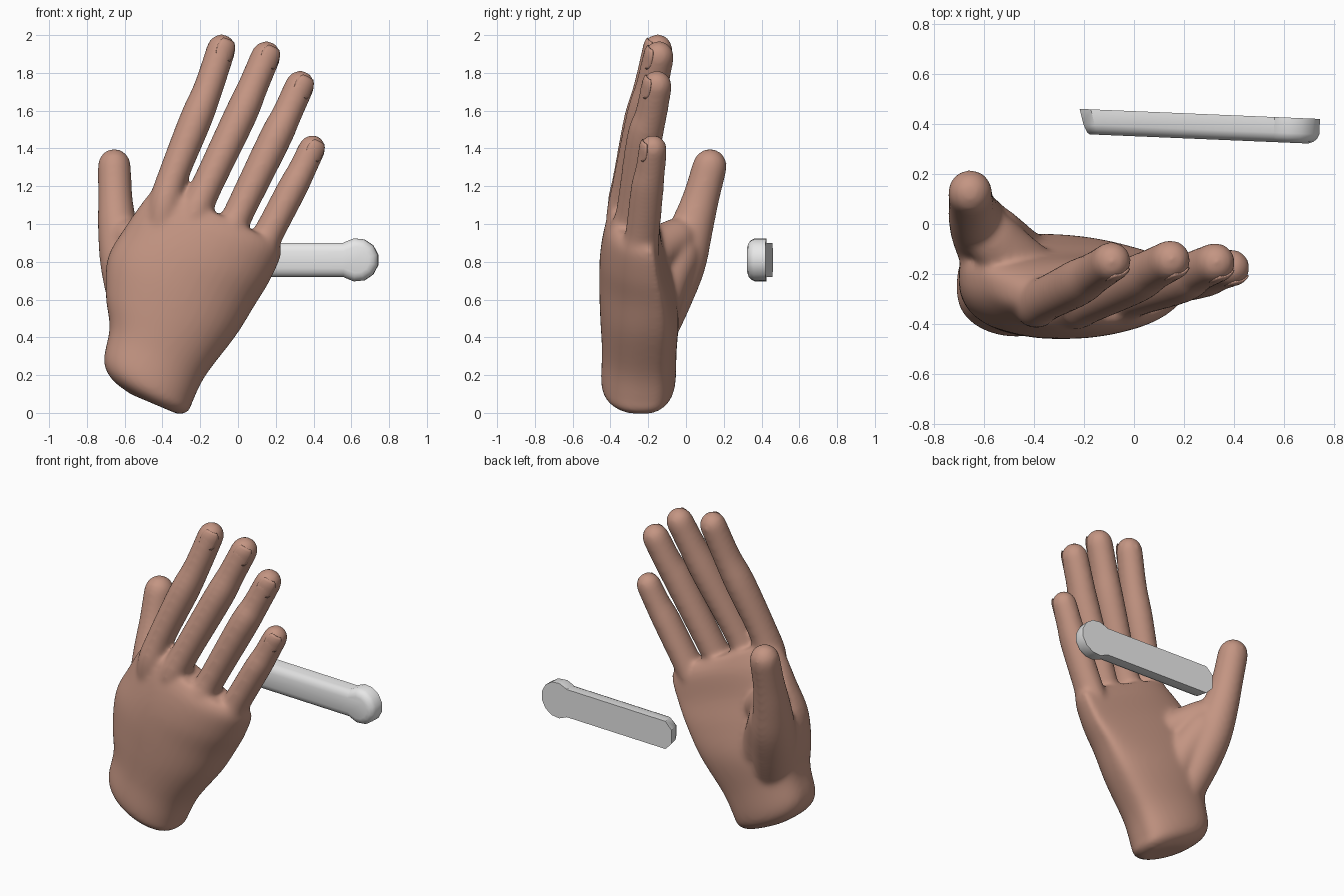
import bpy, bmesh, math
from mathutils import Vector, Matrix

cube = bpy.data.objects.get("Cube")
if cube:
    bpy.data.objects.remove(cube, do_unlink=True)


def material(name, rgb):
    m = bpy.data.materials.new(name)
    m.use_nodes = True
    m.diffuse_color = (*rgb, 1)
    bsdf = m.node_tree.nodes["Principled BSDF"]
    bsdf.inputs["Base Color"].default_value = (*rgb, 1)
    bsdf.inputs["Roughness"].default_value = 0.6
    return m


skin = material("skin", (0.55, 0.30, 0.225))
metal = material("pale_grey", (0.8, 0.8, 0.8))


def spline(rows, steps=4):
    """Pass a smooth curve through rows of numbers."""
    out = []
    last = len(rows) - 1
    for i in range(last):
        quad = zip(rows[max(i - 1, 0)], rows[i], rows[i + 1], rows[min(i + 2, last)])
        quad = list(quad)
        for k in range(steps):
            t = k / steps
            out.append([b + t / 2 * (c - a + t * (2 * a - 5 * b + 4 * c - d
                                                  + t * (3 * (b - c) + d - a)))
                        for a, b, c, d in quad])
    return out + [list(rows[-1])]


def loft(bm, rings):
    """Bridge equal-sized point rings and cap both ends."""
    vs = [[bm.verts.new(p) for p in ring] for ring in rings]
    n = len(vs[0])
    for a, b in zip(vs, vs[1:]):
        for i in range(n):
            j = (i + 1) % n
            bm.faces.new((a[i], a[j], b[j], b[i]))
    bm.faces.new(vs[0])
    bm.faces.new(vs[-1])


def finish(bm, name, mat):
    bmesh.ops.recalc_face_normals(bm, faces=bm.faces)
    mesh = bpy.data.meshes.new(name)
    bm.to_mesh(mesh)
    bm.free()
    mesh.materials.append(mat)
    ob = bpy.data.objects.new(name, mesh)
    bpy.context.collection.objects.link(ob)
    return ob


def smooth(ob, angle):
    bpy.ops.object.select_all(action='DESELECT')
    ob.select_set(True)
    bpy.context.view_layer.objects.active = ob
    bpy.ops.object.shade_smooth_by_angle(angle=math.radians(angle))


def tube(bm, path, n=24):
    """Round limb through (x, y, z, radius) points, deeper at the root, with a domed tip."""
    path = spline(path)
    pts = [Vector(p[:3]) for p in path]
    rad = [p[3] for p in path]
    tip = (pts[-1] - pts[-2]).normalized()
    for deg in (25, 50, 70, 84):
        a = math.radians(deg)
        pts.append(Vector(path[-1][:3]) + tip * path[-1][3] * math.sin(a))
        rad.append(path[-1][3] * math.cos(a))
    rings = []
    for i, (p, r) in enumerate(zip(pts, rad)):
        d = (pts[min(i + 1, len(pts) - 1)] - pts[max(i - 1, 0)]).normalized()
        side = d.cross(Vector((0, 1, 0))).normalized()
        up = side.cross(d) * (1.2 - .2 * i / len(pts))
        rings.append([p + r * (side * math.cos(t) + up * math.sin(t))
                      for t in (math.tau * k / n for k in range(n))])
    loft(bm, rings)


# Palm sections: thumb edge x z, little-finger edge x z, edge depths, back, palm
PALM = [
    (-.57, .10, -.31, -.01, -.25, -.24, -.37, -.14),
    (-.67, .18, -.26, .01, -.26, -.23, -.43, -.08),
    (-.71, .28, -.24, .06, -.26, -.22, -.45, -.055),
    (-.68, .45, -.17, .20, -.25, -.20, -.445, -.05),
    (-.70, .62, -.01, .41, -.23, -.17, -.455, -.04),
    (-.69, .82, .09, .57, -.20, -.15, -.46, -.075),
    (-.60, .98, .17, .70, -.22, -.16, -.455, -.12),
    (-.51, 1.11, .23, .84, -.28, -.18, -.43, -.145),
    (-.43, 1.21, .21, .90, -.31, -.21, -.39, -.19),
]

# Fingers from knuckle to tip: x, y, z, radius
FINGERS = {
    "index": [(-.42, -.31, .92, .07), (-.39, -.315, 1.09, .088), (-.345, -.295, 1.25, .081),
              (-.225, -.235, 1.55, .087), (-.157, -.195, 1.72, .079), (-.088, -.15, 1.928, .078)],
    "middle": [(-.29, -.31, .84, .07), (-.235, -.32, 1.04, .088), (-.17, -.30, 1.19, .083),
               (.01, -.22, 1.57, .088), (.08, -.18, 1.73, .081), (.148, -.145, 1.89, .08)],
    "ring": [(-.13, -.29, .74, .07), (-.05, -.31, .94, .086), (.005, -.28, 1.06, .081),
             (.195, -.22, 1.45, .087), (.258, -.185, 1.58, .080), (.328, -.155, 1.735, .079)],
    "little": [(.0, -.25, .70, .06), (.11, -.245, .85, .086), (.162, -.23, .95, .081),
               (.288, -.205, 1.19, .080), (.335, -.19, 1.28, .075), (.392, -.175, 1.40, .073)],
}
THUMB = [(-.47, -.24, .24, .08), (-.51, -.19, .42, .115), (-.565, -.11, .62, .128),
         (-.607, -.03, .80, .124), (-.637, .03, .98, .106), (-.65, .08, 1.14, .092),
         (-.655, .127, 1.31, .089)]

# Hand: palm, fingers and thumb fused into one skin
bm = bmesh.new()
rings = []
for lx, lz, rx, rz, ly, ry, back, front in spline(PALM, 5):
    ring = []
    for k in range(40):
        t = math.tau * k / 40
        f, s = (1 + math.cos(t)) / 2, math.sin(t)
        edge = ly + (ry - ly) * f
        goal, power = (front, .62) if s > 0 else (back, .85)
        ring.append((lx + (rx - lx) * f, edge + (goal - edge) * abs(s) ** power,
                     lz + (rz - lz) * f))
    rings.append(ring)
loft(bm, rings)
for path in [*FINGERS.values(), THUMB]:
    tube(bm, path)
# Web of skin and ball of the thumb
tube(bm, [(-.38, -.25, .80, .12), (-.48, -.15, .87, .11), (-.57, -.05, .93, .10)])
tube(bm, [(-.40, -.20, .36, .08), (-.42, -.17, .52, .11), (-.48, -.12, .68, .115),
          (-.56, -.04, .84, .11)])
hand = finish(bm, "hand", skin)
remesh = hand.modifiers.new("fuse", 'REMESH')
remesh.mode = 'VOXEL'
remesh.voxel_size = 0.012
remesh.use_smooth_shade = True
soft = hand.modifiers.new("soften", 'SMOOTH')
soft.factor = 0.5
soft.iterations = 24

# Fingernails: thin curved plates on the back of each fingertip
for name, path in FINGERS.items():
    tip, r = Vector(path[-1][:3]), path[-1][3]
    d = (tip - Vector(path[-2][:3])).normalized()
    out = Vector((.45, -1, 0))
    out = (out - d * out.dot(d)).normalized()
    side = d.cross(out)
    bm = bmesh.new()
    rows = []
    for i in range(8):
        v = i / 7
        along = 1.4 * v - .8
        lift = .965 * math.sqrt(1 - .8 * max(along, 0) ** 2)
        width = math.radians(42) * (1 - .3 * abs(2 * v - 1) ** 3)
        rows.append([bm.verts.new(tip + r * (d * along + lift * (out * math.cos(a)
                                                                 + side * math.sin(a))))
                     for a in (width * (j / 3 - 1) for j in range(7))])
    for a, b in zip(rows, rows[1:]):
        for j in range(6):
            bm.faces.new((a[j], a[j + 1], b[j + 1], b[j]))
    nail = finish(bm, name + "_fingernail", skin)
    thick = nail.modifiers.new("thickness", 'SOLIDIFY')
    thick.thickness = 0.006
    thick.offset = 0
    smooth(nail, 40)


# Lever handle: one flat-backed outline, bar plus round head, rounded off to the front
def lever_outline(y, inset):
    r, h = .115 - inset, .09 - inset
    end = -.465 - .3 * y + inset * .3
    head = [(.37 + r * math.cos(a), r * math.sin(a))
            for a in (math.radians(-126 + 28 * k) for k in range(10))]
    bar = [(.30, h), (end + .045, h), (end, h * .5), (end, -h * .5),
           (end + .045, -h), (.30, -h)]
    return [(x, y, z) for x, z in head + bar]


bm = bmesh.new()
loft(bm, [lever_outline(y, inset) for y, inset in
          ((.05, 0), (-.012, 0), (-.03, .009), (-.043, .024), (-.05, .045))])
lever = finish(bm, "lever_handle", metal)
lever.matrix_world = Matrix.Translation((.26, .39, .81)) @ Matrix.Rotation(math.radians(-2.4), 4, 'Z')
smooth(lever, 42)
